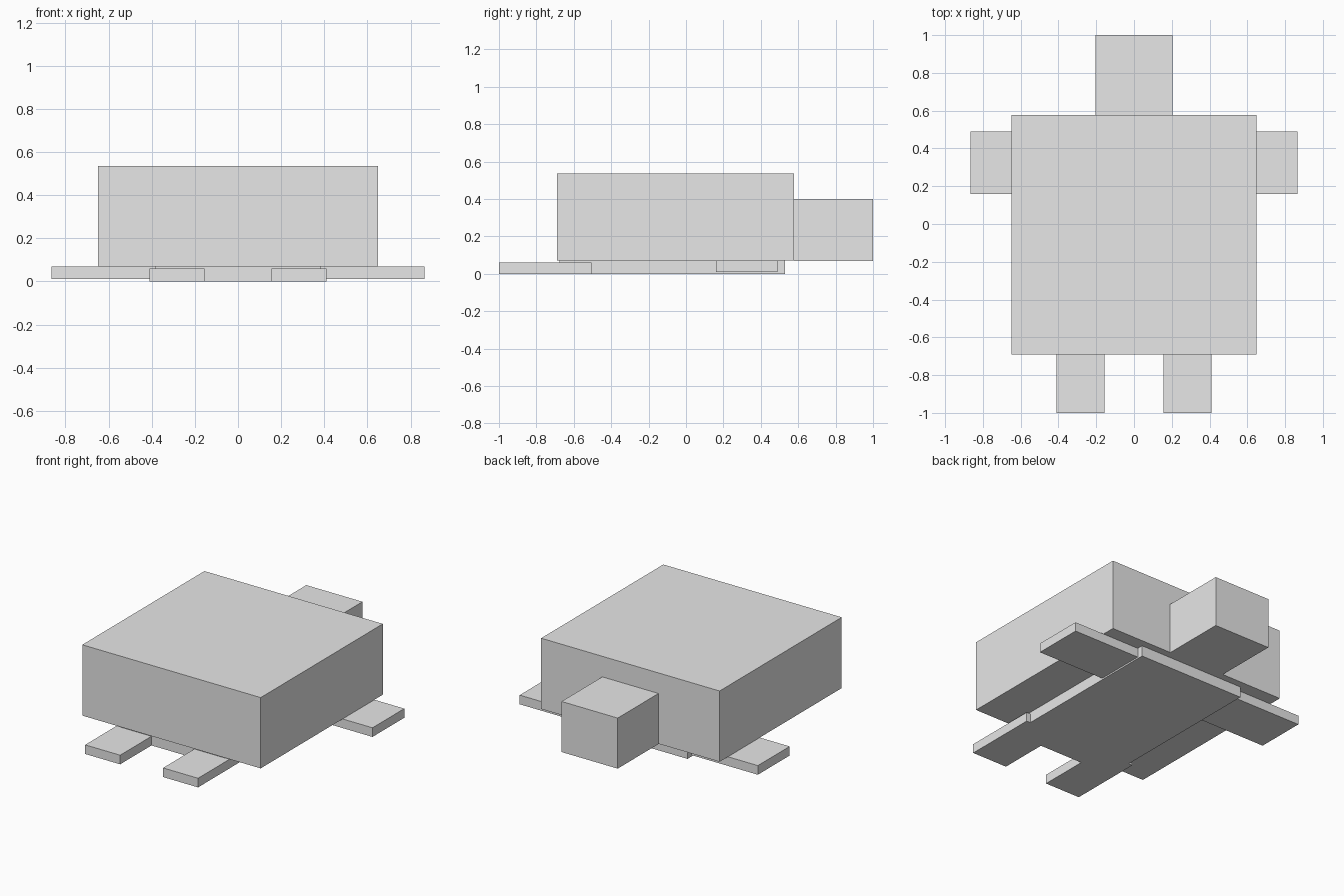
import bpy

cube = bpy.data.objects.get("Cube")
if cube:
    bpy.data.objects.remove(cube, do_unlink=True)

grey = bpy.data.materials.new("plain_grey")
grey.use_nodes = True
colour = (0.8, 0.8, 0.8, 1)
grey.diffuse_color = colour
grey.node_tree.nodes["Principled BSDF"].inputs["Base Color"].default_value = colour


def box(name, x, y, z):
    """Box spanning the given (low, high) range on each axis."""
    spans = (x, y, z)
    bpy.ops.mesh.primitive_cube_add(size=1, location=[(a + b) / 2 for a, b in spans])
    obj = bpy.context.object
    obj.name = obj.data.name = name
    obj.scale = [abs(b - a) for a, b in spans]
    bpy.ops.object.transform_apply(location=False, rotation=False, scale=True)
    obj.data.materials.append(grey)
    return obj


# Body
box("shell", (-0.648, 0.648), (-0.69, 0.577), (0.07, 0.535))
box("belly", (-0.382, 0.382), (-0.675, 0.53), (0, 0.07))
box("head", (-0.204, 0.204), (0.577, 1), (0.068, 0.4))

# Paired legs
for side, s in (("left", 1), ("right", -1)):
    box(f"front_leg_{side}", (0.382 * s, 0.865 * s), (0.16, 0.49), (0.01, 0.07))
    box(f"rear_leg_{side}", (0.156 * s, 0.41 * s), (-1, -0.505), (0, 0.06))
